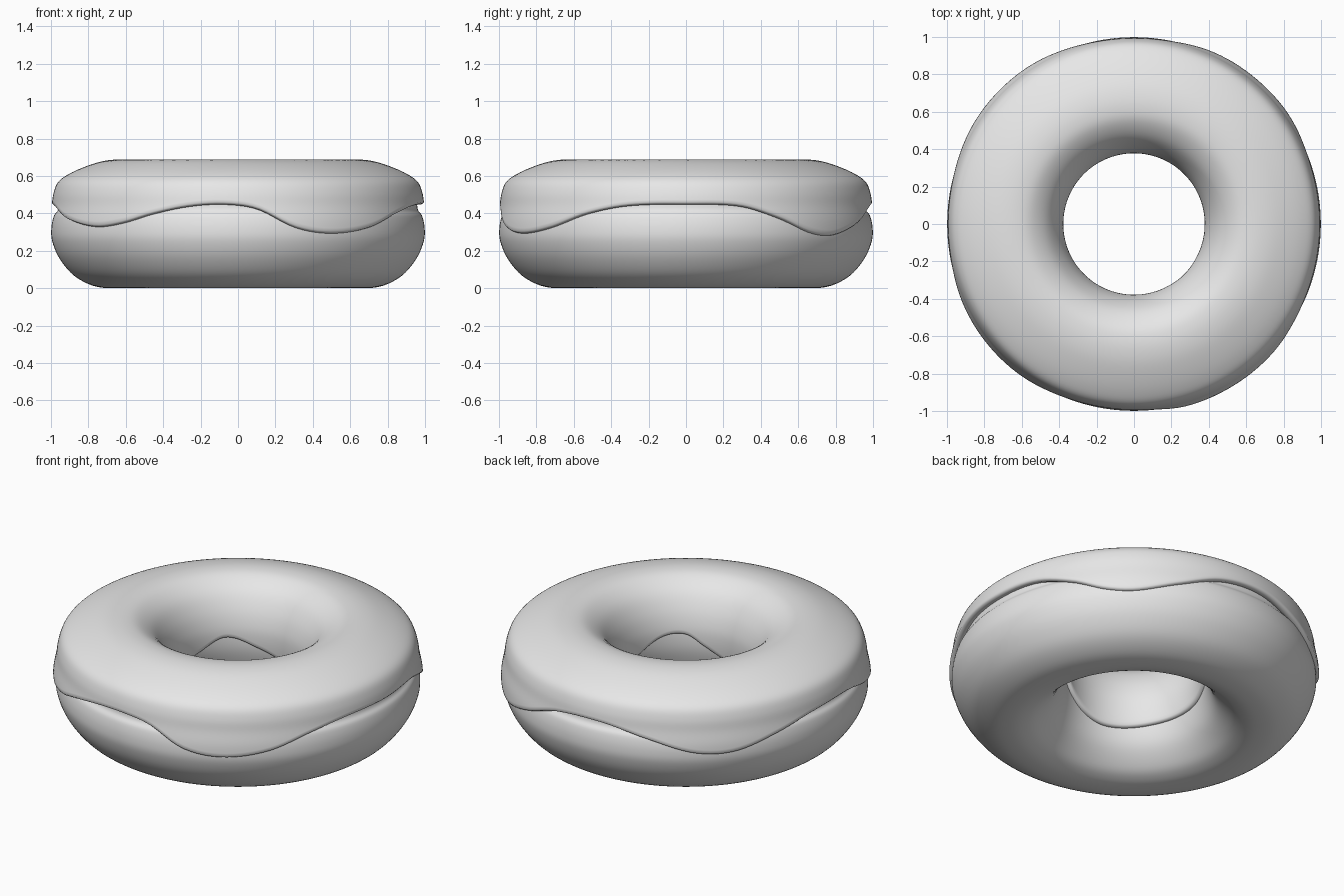
import bpy, math

if "Cube" in bpy.data.objects:
    bpy.data.objects.remove(bpy.data.objects["Cube"])

STEPS = 160

mat = bpy.data.materials.new("plain grey")
mat.diffuse_color = (0.8, 0.8, 0.8, 1)
mat.use_nodes = True
mat.node_tree.nodes["Principled BSDF"].inputs["Base Color"].default_value = mat.diffuse_color


def hermite(p0, p1, m0, m1, t):
    return ((2*t**3 - 3*t**2 + 1)*p0 + (t**3 - 2*t**2 + t)*m0
            + (3*t**2 - 2*t**3)*p1 + (t**3 - t**2)*m1)


def smooth_curve(pts, closed, sub=8):
    """Catmull-Rom curve through 2D points."""
    n = len(pts)
    get = (lambda i: pts[i % n]) if closed else (lambda i: pts[max(0, min(n-1, i))])
    out = []
    for i in range(n if closed else n - 1):
        a, b, c, d = get(i-1), get(i), get(i+1), get(i+2)
        for k in range(sub):
            out.append(tuple(hermite(b[j], c[j], (c[j]-a[j])/2, (d[j]-b[j])/2, k/sub)
                             for j in (0, 1)))
    if not closed:
        out.append(pts[-1])
    return out


def wave(knots, deg):
    """Periodic smooth interpolation of (angle, height) knots."""
    k = [(a-360, z) for a, z in knots] + knots + [(a+360, z) for a, z in knots]
    slope = lambda i: (k[i+1][1]-k[i-1][1])/(k[i+1][0]-k[i-1][0])
    for i in range(1, len(k)-2):
        if k[i][0] <= deg < k[i+1][0]:
            h = k[i+1][0]-k[i][0]
            return hermite(k[i][1], k[i+1][1], slope(i)*h, slope(i+1)*h, (deg-k[i][0])/h)


def ring_mesh(name, section):
    """Sweep a closed section(angle in degrees) around the z axis."""
    rings = [section(360*i/STEPS) for i in range(STEPS)]
    m = len(rings[0])
    verts = [(r*math.cos(2*math.pi*i/STEPS), r*math.sin(2*math.pi*i/STEPS), z)
             for i, ring in enumerate(rings) for r, z in ring]
    faces = [(i*m+j, (i+1) % STEPS*m+j, (i+1) % STEPS*m+(j+1) % m, i*m+(j+1) % m)
             for i in range(STEPS) for j in range(m)]
    me = bpy.data.meshes.new(name)
    me.from_pydata(verts, [], faces)
    me.materials.append(mat)
    ob = bpy.data.objects.new(name, me)
    bpy.context.collection.objects.link(ob)
    bpy.ops.object.select_all(action='DESELECT')
    ob.select_set(True)
    bpy.context.view_layer.objects.active = ob
    bpy.ops.object.shade_smooth_by_angle(angle=math.radians(55))
    return ob


# Dough ring: (radius, height), counter-clockwise from the bottom
dough_profile = smooth_curve([
    (.68, 0), (.78, .015), (.88, .07), (.955, .16), (.993, .25), (.998, .32),
    (.985, .385), (.962, .42), (.95, .48), (.90, .57), (.80, .63), (.68, .65),
    (.55, .63), (.46, .56), (.415, .46), (.40, .35), (.41, .25), (.45, .14),
    (.53, .05), (.60, .012)], True, 5)
ring_mesh("dough", lambda deg: dough_profile)

# Icing: full outer skin, trimmed by wavy heights on the outside and in the hole
skin = smooth_curve([
    (1.0, .22), (1.014, .28), (1.012, .36), (.997, .44), (.986, .51), (.96, .57),
    (.90, .613), (.81, .653), (.72, .68), (.63, .688), (.55, .672), (.47, .615),
    (.415, .53), (.385, .44), (.378, .36), (.386, .27), (.405, .2), (.43, .14)], False, 8)
top = max(range(len(skin)), key=lambda i: skin[i][1])

outer_edge = [(0, .46), (17, .45), (30, .385), (41, .31), (51, .295), (64, .35),
              (80, .44), (97, .455), (113, .40), (128, .33), (140, .325), (155, .39),
              (170, .445), (188, .45), (205, .38), (221, .34), (232, .36), (243, .41),
              (255, .45), (266, .46), (276, .435), (288, .335), (300, .305),
              (314, .335), (328, .41), (342, .453)]
inner_edge = [(15, .25), (45, .24), (80, .26), (107, .32), (135, .385), (158, .32),
              (178, .275), (215, .25), (252, .235), (272, .27), (289, .33),
              (305, .40), (325, .395), (348, .32)]


def cross(z, idx):
    """Fractional skin index where the curve passes height z."""
    for a, b in zip(idx, idx[1:]):
        za, zb = skin[a][1], skin[b][1]
        if za <= z <= zb:
            return a + (b-a)*(z-za)/(zb-za)


def at(f):
    i = min(int(f), len(skin)-2)
    t = f-i
    return tuple(skin[i][j]*(1-t)+skin[i+1][j]*t for j in (0, 1))


def icing_section(deg):
    f0 = cross(wave(outer_edge, deg), list(range(0, top+1)))
    f1 = cross(wave(inner_edge, deg), list(range(len(skin)-1, top-1, -1)))
    pts = [at(f0+(f1-f0)*k/60) for k in range(61)]
    (ro, zo), (ri, zi) = pts[0], pts[-1]
    # rounded lips tucked into the dough
    lip_out = [(ro-.07, zo+.03), (ro-.045, zo-.006), (ro-.018, zo-.013), (ro-.006, zo-.008)]
    lip_in = [(ri+.006, zi-.008), (ri+.018, zi-.012), (ri+.045, zi-.006), (ri+.07, zi+.03)]
    # hidden underside inside the dough
    under = [(.53, .53), (.68, .58), (.84, .54)]
    return lip_out + pts + lip_in + under


ring_mesh("icing", icing_section)
